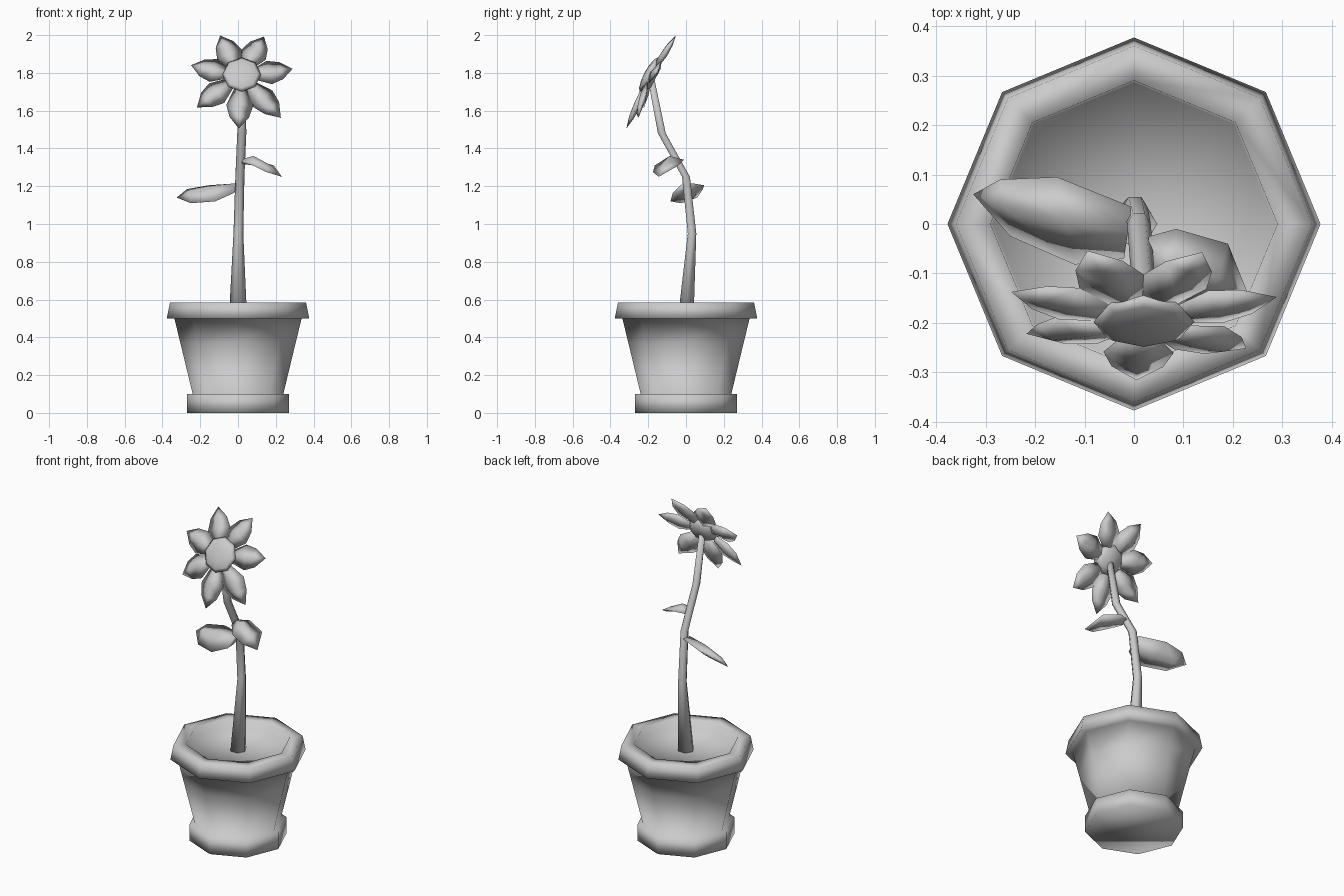
import bpy, bmesh
from math import sin, cos, tau, radians
from mathutils import Vector, Matrix

if "Cube" in bpy.data.objects:
    bpy.data.objects.remove(bpy.data.objects["Cube"])


def loft(name, loops, matrix=Matrix()):
    """Skin a row of equal-sized loops, cap both ends, merge collapsed loops to points."""
    bm = bmesh.new()
    rings = [[bm.verts.new(matrix @ Vector(p)) for p in loop] for loop in loops]
    n = len(rings[0])
    for a, b in zip(rings, rings[1:]):
        for i in range(n):
            j = (i + 1) % n
            bm.faces.new((a[i], a[j], b[j], b[i]))
    bm.faces.new(rings[0][::-1])
    bm.faces.new(rings[-1])
    bmesh.ops.remove_doubles(bm, verts=bm.verts, dist=0.0005)
    bmesh.ops.recalc_face_normals(bm, faces=bm.faces)
    bm.normal_update()
    mesh = bpy.data.meshes.new(name)
    bm.to_mesh(mesh)
    bm.free()
    mesh.shade_smooth()
    obj = bpy.data.objects.new(name, mesh)
    bpy.context.collection.objects.link(obj)
    return obj


def ring(r, z, n=8, x=0, y=0):
    return [(x + r * cos(tau * i / n), y + r * sin(tau * i / n), z) for i in range(n)]


def blade(name, rows, tip, matrix=Matrix()):
    """Leaf or petal: rows of (left, right, top crease offset, keel offset) ending in a tip."""
    up = Vector((0, 0, 1))
    loops = []
    for left, right, top, keel in rows:
        left, right = Vector(left), Vector(right)
        mid = (left + right) / 2
        loops.append([left, mid + up * keel, right, mid + up * top])
    loops.append([tip] * 4)
    return loft(name, loops, matrix)


# octagonal pot with foot ring, flared flat-topped rim and sunken soil
loft("pot", [ring(r, z) for r, z in (
    (0.27, 0), (0.27, 0.10), (0.24, 0.10), (0.305, 0.37), (0.337, 0.50),
    (0.377, 0.50), (0.36, 0.585), (0.29, 0.585), (0.285, 0.53), (0, 0.53))])

# bent, tapering stem
loft("stem", [ring(r, z, 6, x, y) for x, y, z, r in (
    (0, 0, 0.52, 0.047), (0.002, 0.032, 0.95, 0.026), (0.01, 0, 1.25, 0.024),
    (0.02, -0.128, 1.48, 0.024), (0.02, -0.185, 1.77, 0.02))])

# two arched leaves, leaning towards the front
blade("left_leaf", [
    ((-0.005, 0.035, 1.215), (-0.02, -0.07, 1.165), 0.025, -0.015),
    ((-0.155, 0.095, 1.205), (-0.12, -0.082, 1.12), 0.04, -0.025),
    ((-0.27, 0.09, 1.185), (-0.25, -0.025, 1.11), 0.025, -0.015)],
    (-0.325, 0.06, 1.14))
blade("right_leaf", [
    ((0.02, -0.09, 1.325), (0.03, -0.025, 1.335), 0.015, -0.012),
    ((0.08, -0.165, 1.31), (0.085, -0.01, 1.34), 0.035, -0.015),
    ((0.15, -0.175, 1.275), (0.19, -0.04, 1.31), 0.02, -0.012)],
    (0.232, -0.145, 1.25))

# flower head frame: local z is the facing direction, tilted upwards
head = Matrix.Translation((0.015, -0.175, 1.77)) @ Matrix.Rotation(radians(62), 4, 'X')

# domed flower centre
loft("flower_centre", [ring(r, z) for r, z in (
    (0.06, -0.03), (0.102, 0.012), (0.085, 0.024), (0.045, 0.033), (0, 0.036))],
    head @ Matrix.Translation((0.005, 0.008, 0.018)))

# seven arched petals: direction, length, tip height
petals = ((-92, 0.30, 0), (-46, 0.305, -0.03), (12, 0.28, 0), (64, 0.28, 0),
          (113, 0.28, 0), (163, 0.275, 0), (-146, 0.28, -0.03))
for k, (angle, length, droop) in enumerate(petals):
    mid = 0.55 * length
    far = 0.78 * length
    blade(f"petal_{k + 1}", [
        ((0.075, 0.035, 0.018), (0.075, -0.035, 0.018), 0.012, -0.015),
        ((mid, 0.071, 0.008 + droop / 3), (mid, -0.071, 0.008 + droop / 3), 0.018, -0.018),
        ((far, 0.052, 0.004 + droop / 2), (far, -0.052, 0.004 + droop / 2), 0.014, -0.014)],
        (length, 0, droop), head @ Matrix.Rotation(radians(angle), 4, 'Z'))
